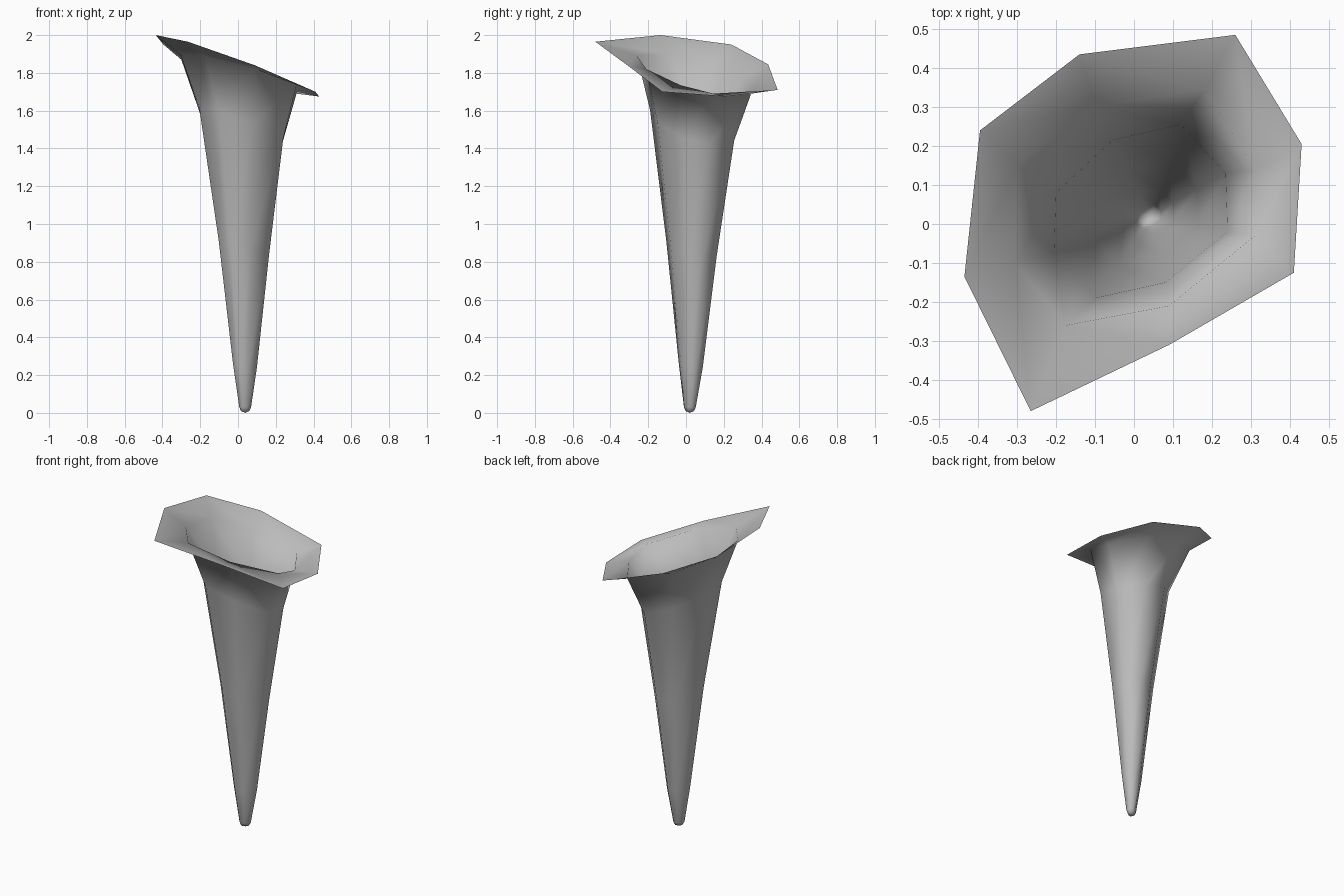
import bpy
import bmesh
from mathutils import Vector

if "Cube" in bpy.data.objects:
    bpy.data.objects.remove(bpy.data.objects["Cube"], do_unlink=True)


def flat_material(name, color):
    material = bpy.data.materials.new(name)
    material.use_nodes = True
    material.diffuse_color = color
    shader = next(n for n in material.node_tree.nodes if n.type == 'BSDF_PRINCIPLED')
    shader.inputs["Base Color"].default_value = color
    return material


# Outlines, each running clockwise from the back
rim = [(-.14, .435, 1.845), (.26, .485, 1.71), (.43, .205, 1.675), (.41, -.125, 1.7),
       (.09, -.31, 1.84), (-.265, -.48, 1.965), (-.435, -.135, 2), (-.395, .24, 1.95)]
flare = [(-.1, .3, 1.78), (.18, .345, 1.69), (.31, .14, 1.69), (.31, -.03, 1.735),
         (.09, -.21, 1.82), (-.175, -.26, 1.89), (-.305, -.1, 1.9), (-.3, .15, 1.87)]
throat_outline = [(-.055, .215), (.12, .255), (.235, .13), (.24, -.02),
                  (.08, -.15), (-.1, -.19), (-.205, -.075), (-.2, .08)]
throat_center = Vector((.017, .03))


def stem_ring(center, height, scale, tilt):
    """Throat outline scaled about a centre and tilted towards the back left."""
    points = []
    for outline_point in throat_outline:
        x, y = (Vector(outline_point) - throat_center) * scale
        z = height - tilt * (x + y * .6)
        points.append((center[0] + x, center[1] + y, z))
    return points


# Rings from the lip down to the tip
rings = [
    rim,
    flare,
    stem_ring(throat_center, 1.52, 1, .33),
    stem_ring((.031, .028), .87, .6, .25),
    stem_ring((.037, .025), .25, .285, .1),
    stem_ring((.038, .02), .03, .14, 0),
    stem_ring((.038, .02), .01, .1, 0),
]

# Open trumpet skinned between the rings
bm = bmesh.new()
loops = [[bm.verts.new(point) for point in ring] for ring in rings]
for upper, lower in zip(loops, loops[1:]):
    count = len(upper)
    for i in range(count):
        j = (i + 1) % count
        bm.faces.new((upper[i], upper[j], lower[j], lower[i]))

# Closed tip
tip = bm.verts.new((.038, .02, 0))
last = loops[-1]
for i, vert in enumerate(last):
    bm.faces.new((vert, last[(i + 1) % len(last)], tip))
for face in bm.faces:
    face.smooth = True
bm.normal_update()

mesh = bpy.data.meshes.new("trumpet_horn")
bm.to_mesh(mesh)
bm.free()
mesh.materials.append(flat_material("plain grey", (.5, .5, .5, 1)))
horn = bpy.data.objects.new("trumpet_horn", mesh)
bpy.context.collection.objects.link(horn)
